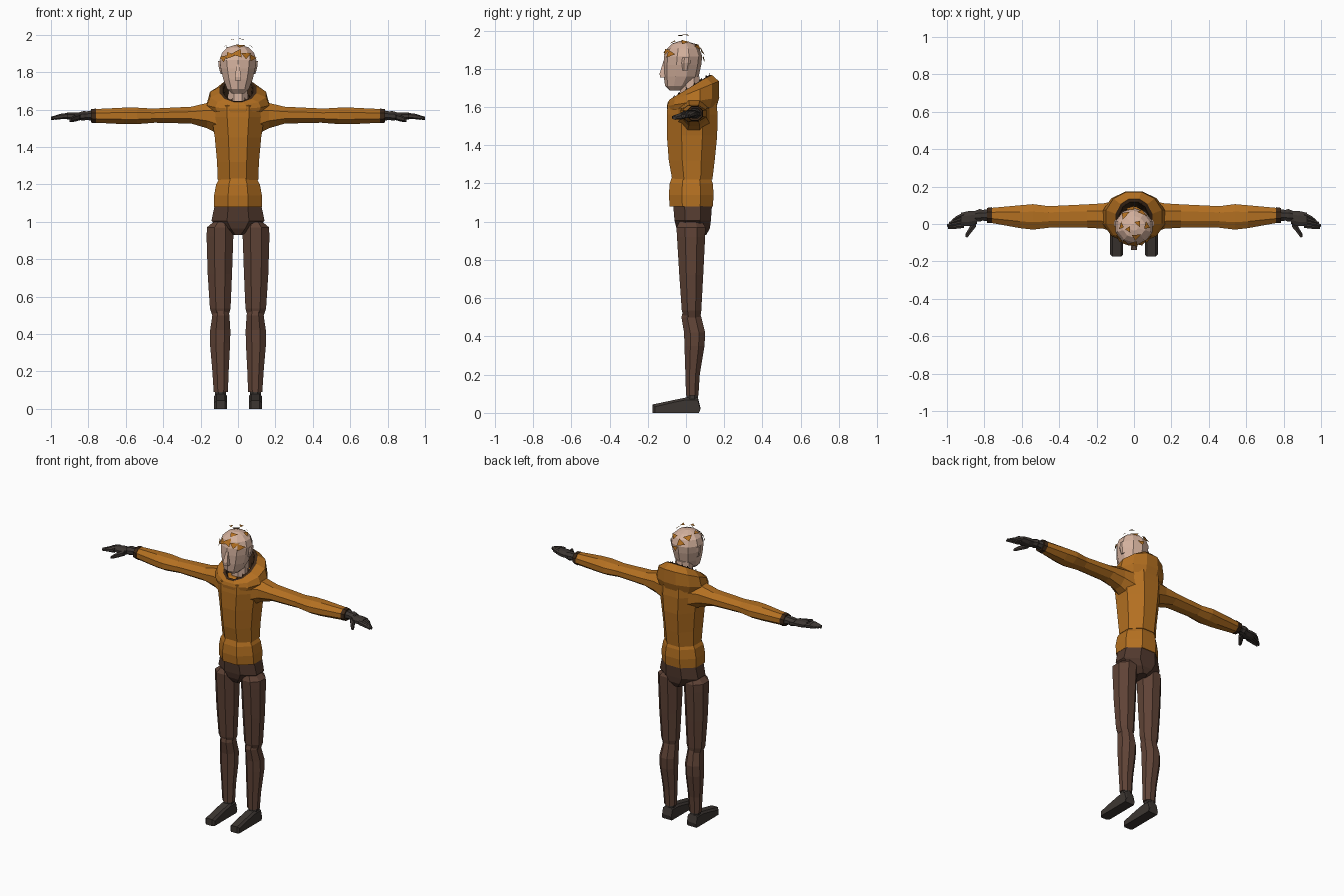
import bpy, bmesh, math
from mathutils import Vector


def material(name, r, g, b):
    m = bpy.data.materials.new(name)
    m.diffuse_color = (r, g, b, 1)
    return m


ORANGE = material("orange cloth", 0.45, 0.16, 0.015)
BROWN = material("brown trousers", 0.115, 0.056, 0.037)
DARK_BROWN = material("dark brown seat", 0.085, 0.042, 0.028)
LEATHER = material("dark leather", 0.046, 0.037, 0.032)
FUR = material("dark fur", 0.045, 0.021, 0.009)
SKIN = material("skin", 0.66, 0.44, 0.34)


def finish(name, bm, mats, mirror=False):
    bmesh.ops.recalc_face_normals(bm, faces=bm.faces)
    mesh = bpy.data.meshes.new(name)
    bm.to_mesh(mesh)
    bm.free()
    for m in mats:
        mesh.materials.append(m)
    ob = bpy.data.objects.new(name, mesh)
    bpy.context.collection.objects.link(ob)
    if mirror:
        ob.modifiers.new("mirror", "MIRROR").use_mirror_merge = False
    return ob


def skin_rings(bm, loops, cap=True):
    """Bridge successive point loops; returns one face list per band."""
    rows = [[bm.verts.new(p) for p in loop] for loop in loops]
    n = len(rows[0])
    bands = [[bm.faces.new((a[i], a[(i + 1) % n], b[(i + 1) % n], b[i]))
              for i in range(n)] for a, b in zip(rows, rows[1:])]
    if cap:
        bm.faces.new(rows[0])
        bm.faces.new(rows[-1])
    return bands


def tube(name, rings, mat, axis="z", n=8, mirror=False):
    """Loft of polygon rings given as (position, a min, a max, b min, b max)."""
    k = 1 / math.cos(math.pi / n)
    loops = []
    for t, a0, a1, b0, b1 in rings:
        loop = []
        for i in range(n):
            th = math.tau * (i + 0.5) / n
            a = (a0 + a1) / 2 + (a1 - a0) / 2 * k * math.cos(th)
            b = (b0 + b1) / 2 + (b1 - b0) / 2 * k * math.sin(th)
            loop.append((a, b, t) if axis == "z" else (t, a, b))
        loops.append(loop)
    bm = bmesh.new()
    skin_rings(bm, loops)
    return finish(name, bm, [mat], mirror)


# Jacket: skirt below the waist, body above it
tube("jacket_skirt", [(1.08, -.128, .128, -.085, .14), (1.14, -.128, .128, -.09, .145),
                      (1.20, -.117, .117, -.085, .14), (1.245, -.09, .09, -.07, .125)], ORANGE)
tube("jacket_body", [(1.22, -.108, .108, -.072, .138), (1.32, -.112, .112, -.09, .15),
                     (1.45, -.124, .124, -.1, .163), (1.56, -.14, .14, -.1, .165),
                     (1.62, -.14, .14, -.095, .16), (1.645, -.08, .08, -.05, .12)], ORANGE)

# Sleeves: shoulder cap, upper arm, forearm, cuff
tube("upper_sleeve", [(.09, -.05, .125, 1.46, 1.645), (.165, -.025, .11, 1.50, 1.635),
                      (.25, -.02, .105, 1.525, 1.615), (.46, -.018, .095, 1.53, 1.605)],
     ORANGE, "x", mirror=True)
tube("lower_sleeve", [(.44, -.018, .093, 1.53, 1.604), (.54, -.03, .106, 1.522, 1.61),
                      (.61, -.022, .1, 1.522, 1.61), (.775, .008, .085, 1.53, 1.602)],
     ORANGE, "x", mirror=True)
tube("sleeve_cuff", [(.76, .004, .09, 1.527, 1.605), (.785, .006, .086, 1.53, 1.602)],
     FUR, "x", mirror=True)

# Gloves: wrist, palm, fingers, thumb
tube("glove_wrist", [(.78, .015, .08, 1.54, 1.595), (.81, .018, .075, 1.545, 1.59),
                     (.825, .012, .08, 1.54, 1.592), (.85, .015, .07, 1.545, 1.585)],
     LEATHER, "x", mirror=True)
tube("glove_palm", [(.84, .0, .07, 1.545, 1.582), (.88, -.012, .07, 1.542, 1.585),
                    (.925, -.012, .06, 1.55, 1.582)], LEATHER, "x", mirror=True)
for i, tip in enumerate((.975, .99, 1.0, .995)):
    y = .05 - .02 * i
    e = .014 - .011 * i
    tube(f"finger_{i + 1}", [(.91, y - .011, y + .011, 1.552, 1.58),
                             (.95, (y + e) / 2 - .011, (y + e) / 2 + .011, 1.55, 1.575),
                             (tip, e - .007, e + .007, 1.546, 1.56)],
         LEATHER, "x", 6, True)
tube("thumb", [(.845, -.015, .02, 1.545, 1.575), (.87, -.045, .0, 1.538, 1.568),
               (.89, -.072, -.035, 1.535, 1.558), (.90, -.07, -.052, 1.535, 1.55)],
     LEATHER, "x", 6, True)

# Trousers: seat, thighs, shins
tube("trouser_seat", [(.93, -.035, .035, -.03, .105), (.965, -.095, .095, -.05, .125),
                      (1.005, -.142, .142, -.06, .13), (1.1, -.122, .122, -.068, .137)], DARK_BROWN)
tube("thigh", [(.50, .05, .138, -.012, .075), (.535, .04, .15, -.022, .08),
               (.72, .032, .162, -.035, .09), (.92, .025, .168, -.047, .1),
               (.97, .025, .166, -.05, .102), (1.0, .05, .13, -.035, .085)], BROWN, mirror=True)
tube("shin", [(.09, .054, .13, 0, .065), (.20, .05, .137, -.003, .072),
              (.35, .042, .15, -.008, .097), (.42, .041, .149, -.01, .1),
              (.50, .046, .137, -.024, .08), (.535, .055, .13, -.015, .07)], BROWN, mirror=True)

# Boots: side profile swept across the width, with a narrower top and toe
bm = bmesh.new()
profile = [(-.175, 0), (.068, 0), (.075, .03), (.062, .08), (0, .08), (-.07, .066), (-.175, .044)]
slices = []
for x, inset in ((.058, .012), (.07, 0), (.115, 0), (.127, .012)):
    slices.append([(x, y + (inset if y < -.1 else 0), max(0, z - inset)) for y, z in profile])
skin_rings(bm, slices)
finish("boot", bm, [LEATHER], True)
tube("boot_ankle", [(.06, .064, .122, .0, .064), (.1, .064, .122, .003, .063)], LEATHER, mirror=True)

# Neck and head
tube("neck", [(1.58, -.055, .055, -.035, .085), (1.76, -.05, .05, -.03, .07)], SKIN)
tube("head", [(1.687, -.035, .035, -.085, -.02), (1.71, -.058, .058, -.106, .02),
              (1.76, -.078, .078, -.112, .062), (1.82, -.092, .092, -.113, .075),
              (1.865, -.098, .098, -.11, .08), (1.905, -.085, .085, -.095, .066),
              (1.932, -.058, .058, -.07, .04), (1.944, -.02, .02, -.035, .0)], SKIN, n=10)
tube("nose", [(1.755, -.017, .017, -.136, -.09), (1.775, -.016, .016, -.138, -.09),
              (1.84, -.008, .008, -.118, -.09)], SKIN, n=4)
tube("ear", [(1.79, .08, .093, -.015, .01), (1.83, .085, .104, -.02, .02),
             (1.86, .088, .106, -.015, .022)], SKIN, n=6, mirror=True)

# Lowered hood: tilted rings rising to the back, rolling into a fur lined opening
bm = bmesh.new()
loops = []
for rx, y0, y1, z0, z1 in ((.15, -.098, .16, 1.585, 1.60), (.166, -.1, .174, 1.605, 1.65),
                           (.15, -.095, .172, 1.625, 1.735), (.098, -.085, .135, 1.64, 1.768),
                           (.08, -.07, .118, 1.645, 1.765), (.062, -.045, .09, 1.60, 1.67)):
    loop = []
    for i in range(12):
        th = math.tau * (i + .5) / 12
        s = .5 + .5 * math.sin(th) / math.cos(math.pi / 12)
        loop.append((rx * math.cos(th) / math.cos(math.pi / 12),
                     y0 + (y1 - y0) * s, z0 + (z1 - z0) * s))
    loops.append(loop)
bands = skin_rings(bm, loops, cap=False)
for face in bands[3] + bands[4]:
    face.material_index = 1
finish("hood", bm, [ORANGE, FUR])

# Jagged fur tufts standing around the opening
bm = bmesh.new()
for i in range(14):
    th = math.radians(-62 + 304 * i / 13)

    def rim(t, r, up):
        s = .5 + .5 * math.sin(t)
        return (r * math.cos(t), -.075 + .2 * s, 1.64 + .125 * s + up)
    vs = [bm.verts.new(p) for p in (rim(th - .16, .088, -.02), rim(th + .16, .088, -.02),
                                    rim(th + .05, .07, .016))]
    bm.faces.new(vs)
finish("fur_tufts", bm, [FUR])

# Hair: loose angular flakes around the crown (azimuth, elevation, lift, size)
bm = bmesh.new()
for az, el, lift, size in ((-90, 34, .008, .04), (-118, 28, .008, .034), (-140, 20, .008, .034),
                           (-62, 28, .008, .034), (-40, 20, .008, .034), (-75, 62, .012, .03),
                           (5, 55, .02, .028), (100, 28, .015, .036), (60, 40, .016, .032),
                           (128, 45, .016, .034), (80, 8, .012, .028), (175, 55, .02, .024),
                           (40, 78, .038, .024), (200, 76, .036, .022)):
    a, e = math.radians(az), math.radians(el)
    d = Vector((math.cos(e) * math.cos(a), math.cos(e) * math.sin(a), math.sin(e)))
    side = d.cross(Vector((0, 0, 1))).normalized()
    up = side.cross(d)
    c = Vector((0, -.017, 1.838)) + Vector((d.x * .1, d.y * .1, d.z * .104)) + d * lift
    twist = math.radians(az * 1.7 + el)
    bm.faces.new([bm.verts.new(c + size * (side * math.cos(twist + k) + up * .75 * math.sin(twist + k)))
                  for k in (0, 1.9, 4.0)])
finish("hair_flakes", bm, [ORANGE])
